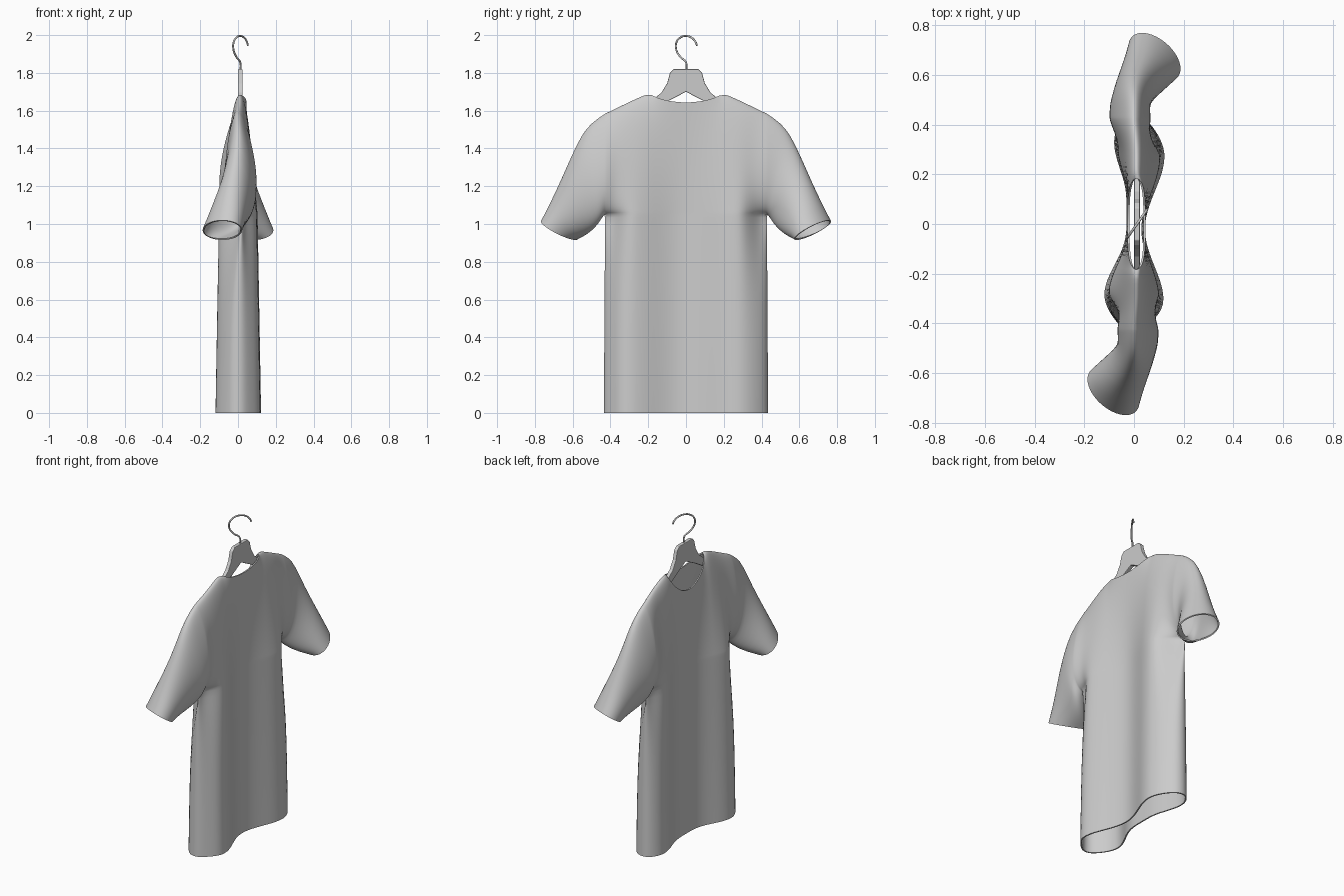
import bpy, bmesh, math
from mathutils import Vector

if "Cube" in bpy.data.objects:
    bpy.data.objects.remove(bpy.data.objects["Cube"])

W, ZA, NECK = 0.43, 1.05, 0.19      # half width, armpit height, half neck opening


def interp(table, v):
    """Eased interpolation through (position, value) pairs."""
    if v <= table[0][0]:
        return table[0][1]
    for (a, p), (b, q) in zip(table, table[1:]):
        if v <= b:
            u = (v - a) / (b - a)
            return p + (q - p) * u * u * (3 - 2 * u)
    return table[-1][1]


def linear(table, v):
    for (a, p), (b, q) in zip(table, table[1:]):
        if v <= b:
            return p + (q - p) * (v - a) / (b - a)
    return table[-1][1]


def smooth(a, b, v):
    u = min(1, max(0, (v - a) / (b - a)))
    return u * u * (3 - 2 * u)


# Folds of the two body panels (y, x)
FOLD = {1: [(-.43, .08), (-.32, .125), (-.02, .042), (.28, .126), (.43, .09)],
        -1: [(-.43, -.085), (-.29, -.124), (-.03, -.03), (.1, -.03), (.35, -.088), (.43, -.08)]}
SHOULDER = [(0, 1.69), (.19, 1.69), (.22, 1.685), (.3, 1.648), (.43, 1.585)]
# Sleeve sections: bottom (y, z), top (y, z), centre x, half thickness, taper to the top
SLEEVE = [((.43, 1.05), (.43, 1.585), -.025, .084, .6),
          ((.446, 1.03), (.50, 1.538), -.028, .082, .55),
          ((.46, 1.005), (.554, 1.475), -.02, .083, .45),
          ((.495, .965), (.62, 1.33), .012, .088, .25),
          ((.54, .935), (.69, 1.165), .052, .097, .1),
          ((.585, .915), (.757, 1.02), .083, .105, 0)]
HALF = [.05, .1, .14, .17, .19, .22, .26, .3, .34, .37, .395, .413, .425, .43]
YS = [-y for y in reversed(HALF)] + [0] + HALF
NT = 14
TS = [(1 - math.cos(math.pi * j / NT)) / 2 for j in range(NT + 1)]


def panel(y, side):
    return interp(FOLD[side], y) * math.sqrt(max(0, 1 - (abs(y) / W) ** 8))


def top_z(y, side):
    g = abs(y) / NECK
    if g >= 1:
        return linear(SHOULDER, abs(y))
    drop = .047 if side > 0 else .16
    return 1.69 - drop * (1 - g ** 2) ** .75


def sleeve_x(k, sg, t, side):
    """Centre and offset of a sleeve section at height t."""
    c, h, taper = SLEEVE[k][2:]
    off = side * h * 2 * math.sqrt(max(0, t * (1 - t))) * (1 + taper * (.4 - t))
    return sg * c * (1 - t if taper > .3 else 1), off


def body_point(y, z, side):
    v = z / ZA
    w = smooth(.29, W, abs(y)) * v ** 4
    sg = 1 if y > 0 else -1
    x = panel(y, side) * (1 - .15 * v)
    return (x * (1 - w) + w * sg * SLEEVE[0][2], y * (1.015 - .015 * v), z)


def torso_point(y, t, side):
    w = smooth(.29, W, abs(y))
    sg = 1 if y > 0 else -1
    cap = math.sqrt(max(0, 1 - t ** 8 * min(1, abs(y) / NECK) ** 4))
    x = (panel(y, side) * .85 * (1 - t) + side * .036 * t) * cap + .01 * t
    xs = sum(sleeve_x(0, sg, t, side))
    return (x * (1 - w) + xs * w, y, ZA + (top_z(y, side) - ZA) * t)


def sleeve_point(k, sg, t, side):
    (y0, z0), (y1, z1) = SLEEVE[k][:2]
    c, dx = sleeve_x(k, sg, t, side)
    y = sg * (y0 + (y1 - y0) * t) - .45 * dx * (k / 5) ** 2
    return (c + dx, y, z0 + (z1 - z0) * t)


def add_grid(bm, rows):
    vs = [[bm.verts.new(p) for p in row] for row in rows]
    for a, b in zip(vs, vs[1:]):
        for i in range(len(a) - 1):
            bm.faces.new((a[i], a[i + 1], b[i + 1], b[i]))


def finish(name, bm):
    bmesh.ops.recalc_face_normals(bm, faces=bm.faces)
    me = bpy.data.meshes.new(name)
    bm.to_mesh(me)
    bm.free()
    ob = bpy.data.objects.new(name, me)
    bpy.context.collection.objects.link(ob)
    return ob


# Shirt: two panels with sleeves, joined along sides and shoulders
bm = bmesh.new()
for side in (1, -1):
    add_grid(bm, [[body_point(y, ZA * i / 10, side) for y in YS] for i in range(11)])
    cols = [[sleeve_point(k, -1, t, side) for t in TS] for k in range(5, 0, -1)]
    cols += [[torso_point(y, t, side) for t in TS] for y in YS]
    cols += [[sleeve_point(k, 1, t, side) for t in TS] for k in range(1, 6)]
    add_grid(bm, cols)
bmesh.ops.remove_doubles(bm, verts=bm.verts, dist=.0008)
shirt = finish("shirt", bm)
shirt.data.polygons.foreach_set("use_smooth", [True] * len(shirt.data.polygons))
sub = shirt.modifiers.new("smooth_cloth", 'SUBSURF')
sub.levels = sub.render_levels = 1
sol = shirt.modifiers.new("cloth_thickness", 'SOLIDIFY')
sol.thickness, sol.offset = .008, -1
split = shirt.modifiers.new("crisp_rims", 'EDGE_SPLIT')
split.split_angle = math.radians(60)

# Hanger body: flat outline, extruded and bevelled
half = [(.065, 1.82), (.085, 1.80), (.1, 1.745), (.13, 1.695), (.2, 1.64),
        (.35, 1.55), (.38, 1.52), (.36, 1.495), (.1, 1.648)]
outline = half + [(0, 1.70)] + [(-y, z) for y, z in reversed(half)]
bm = bmesh.new()
face = bm.faces.new([bm.verts.new((0, y, z)) for y, z in outline])
ext = bmesh.ops.extrude_face_region(bm, geom=[face])
bmesh.ops.translate(bm, vec=(.024, 0, 0),
                    verts=[g for g in ext["geom"] if isinstance(g, bmesh.types.BMVert)])
hanger = finish("hanger_body", bm)
bev = hanger.modifiers.new("soft_edges", 'BEVEL')
bev.width, bev.segments = .004, 2

# Hook: bent wire turned about the vertical
cu = bpy.data.curves.new("hanger_hook", 'CURVE')
cu.dimensions = '3D'
cu.bevel_depth, cu.bevel_resolution, cu.resolution_u = .005, 3, 6
path = [(0, 1.80), (0, 1.855), (-.03, 1.885), (-.052, 1.925), (-.05, 1.963), (-.03, 1.987),
        (0, 1.995), (.03, 1.986), (.05, 1.965), (.058, 1.945)]
sp = cu.splines.new('BEZIER')
sp.bezier_points.add(len(path) - 1)
for bp, (y, z) in zip(sp.bezier_points, path):
    bp.co = Vector((.012 + .7 * y, y, z))
    bp.handle_left_type = bp.handle_right_type = 'AUTO'
cu.use_fill_caps = True
hook = bpy.data.objects.new("hanger_hook", cu)
bpy.context.collection.objects.link(hook)
